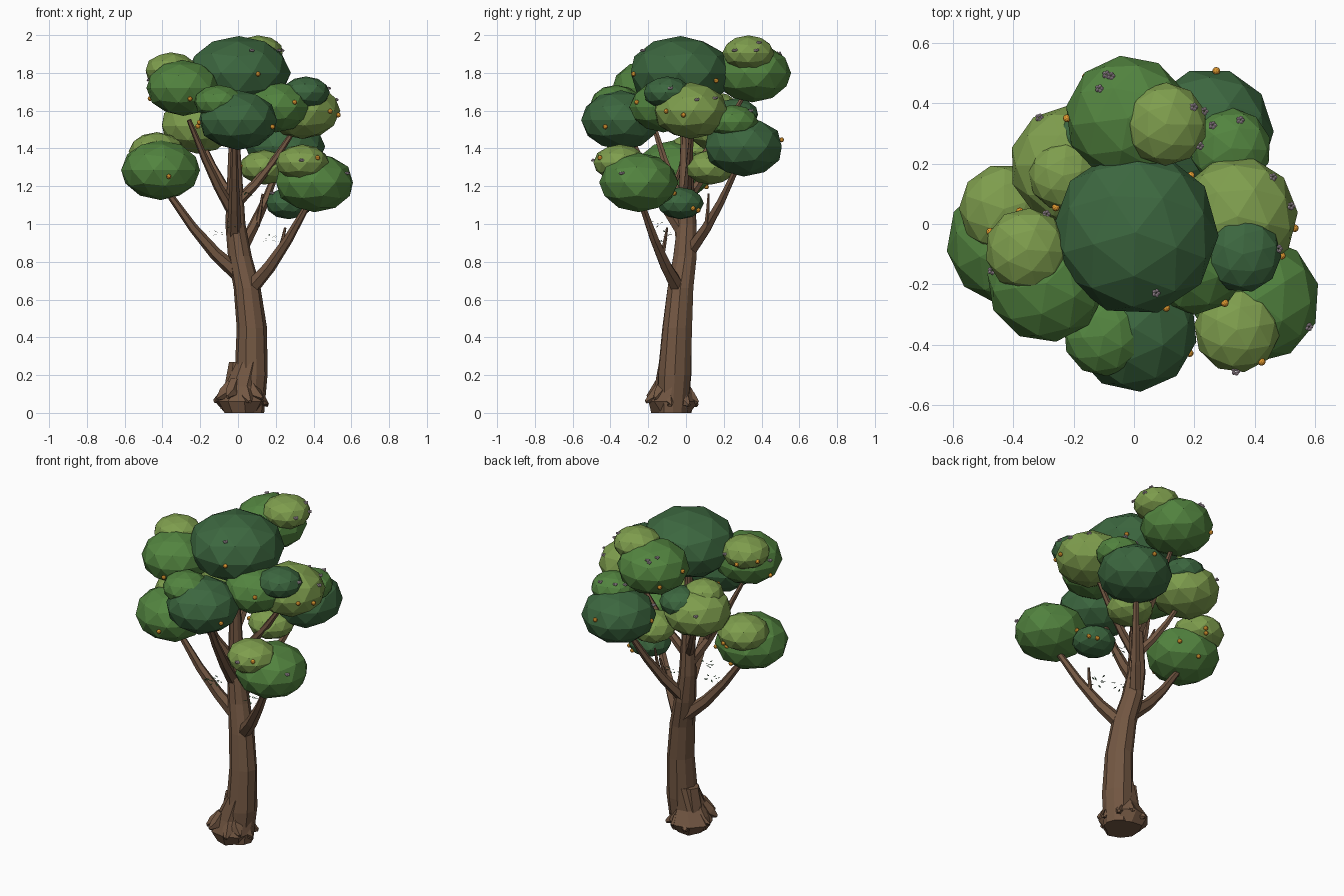
import bpy, bmesh, math, random
from mathutils import Vector, Matrix

if "Cube" in bpy.data.objects:
    bpy.data.objects.remove(bpy.data.objects["Cube"])

random.seed(7)

def material(name, rgb):
    m = bpy.data.materials.new(name)
    m.diffuse_color = (*rgb, 1)
    m.use_nodes = True
    m.node_tree.nodes["Principled BSDF"].inputs["Base Color"].default_value = m.diffuse_color
    return m

BARK = material("bark", (0.17, 0.095, 0.055))
DARK = material("leaf_dark", (0.045, 0.135, 0.05))
MID = material("leaf_mid", (0.085, 0.23, 0.05))
LIGHT = material("leaf_light", (0.21, 0.34, 0.075))
FRUIT = material("fruit_orange", (0.75, 0.32, 0.03))
BLOOM = material("blossom_pale", (0.6, 0.48, 0.55))

def finish(name, bm, mat):
    me = bpy.data.meshes.new(name)
    bmesh.ops.recalc_face_normals(bm, faces=bm.faces)
    bm.to_mesh(me)
    bm.free()
    me.materials.append(mat)
    bpy.context.collection.objects.link(bpy.data.objects.new(name, me))

def tube(bm, path, sides=6, jitter=0.0, level=False):
    """Faceted tube along (point, radius) pairs; level keeps the rings horizontal."""
    pts = [Vector(p) for p, _ in path]
    rings = []
    for i, p in enumerate(pts):
        d = Vector((0, 0, 1)) if level else (pts[min(i + 1, len(pts) - 1)] - pts[max(i - 1, 0)]).normalized()
        ref = Vector((1, 0, 0)) if abs(d.x) < 0.8 else Vector((0, 1, 0))
        v = d.cross(ref).normalized()
        u = v.cross(d)
        ring = []
        for k in range(sides):
            a = 2 * math.pi * k / sides
            r = path[i][1] * (1 + random.uniform(-jitter, jitter))
            ring.append(bm.verts.new(p + u * r * math.cos(a) + v * r * math.sin(a)))
        rings.append(ring)
    for a, b in zip(rings, rings[1:]):
        for k in range(sides):
            n = (k + 1) % sides
            bm.faces.new((a[k], a[n], b[n], b[k]))
    bm.faces.new(rings[0])
    bm.faces.new(rings[-1])

# Trunk
bm = bmesh.new()
tube(bm, [((0.06, -0.07, 0), 0.08), ((0.07, -0.06, 0.2), 0.09), ((0.07, -0.047, 0.45), 0.08),
          ((0.047, -0.03, 0.66), 0.072), ((0.01, -0.005, 0.83), 0.063), ((-0.015, 0.005, 1), 0.052),
          ((-0.02, 0, 1.42), 0.03), ((-0.01, -0.01, 1.65), 0.02)], 10, 0.05, True)
finish("trunk", bm, BARK)

# Root flare: lumpy collar, a buttress and a ring of stubby roots
bm = bmesh.new()
tube(bm, [((0.02, -0.07, 0), 0.105), ((0.012, -0.075, 0.06), 0.13),
          ((0.03, -0.07, 0.14), 0.105), ((0.065, -0.06, 0.27), 0.08)], 9, 0.14, True)
tube(bm, [((-0.03, -0.06, 0.02), 0.06), ((0, -0.05, 0.27), 0.052)], 6, 0.1, True)
for k in range(9):
    a = 2 * math.pi * (k + random.uniform(-0.3, 0.3)) / 9
    out = Vector((math.cos(a), math.sin(a), 0))
    foot = Vector((0.015, -0.076, random.uniform(0.03, 0.08)))
    up = Vector((0, 0, 0.03))
    tube(bm, [(foot + out * 0.06 + up * 3, 0.03), (foot + out * 0.1 + up, 0.036),
              (foot + out * 0.145 + up / 4, 0.01)], 5, 0.12)
finish("root_flare", bm, BARK)

# Branches: start, end, base radius; each sags a little, then turns up
BRANCHES = [
    ((0.02, -0.01, 0.72), (-0.38, -0.05, 1.18), 0.043),
    ((0.05, -0.03, 0.64), (0.38, -0.24, 1.12), 0.043),
    ((0, 0.01, 0.84), (0.22, 0.28, 1.32), 0.038),
    ((-0.02, 0, 0.93), (-0.02, -0.3, 1.47), 0.04),
    ((-0.02, 0, 1.05), (-0.26, -0.18, 1.55), 0.033),
    ((-0.02, 0, 1.12), (-0.2, 0.19, 1.46), 0.03),
    ((-0.02, 0, 1.1), (0.3, 0.03, 1.5), 0.032),
    ((-0.02, 0, 1.25), (-0.02, 0.32, 1.7), 0.03),
    ((0.21, -0.13, 0.83), (0.25, -0.1, 0.98), 0.017),
    ((0.1, 0.11, 0.99), (0.13, 0.12, 1.16), 0.016),
    ((-0.11, -0.06, 1.22), (-0.17, -0.02, 1.35), 0.016),
]
for i, (start, end, r) in enumerate(BRANCHES):
    a, b = Vector(start), Vector(end)
    bm = bmesh.new()
    path = []
    for t in (0, 0.35, 0.65, 1):
        sag = Vector((0, 0, 0.16 * r / 0.043 * t * (1 - t)))
        path.append((a.lerp(b, t) - sag, r * (1 - 0.62 * t)))
    tube(bm, path, 6, 0.05)
    finish(f"branch_{i + 1}", bm, BARK)

# Foliage clumps by shade: centre x, y, z and radius; all are flattened
SHADES = [
    (DARK, [(0.005, -0.028, 1.8, 0.275), (0, -0.345, 1.55, 0.211), (0.36, -0.1, 1.695, 0.127),
            (0.27, -0.03, 1.11, 0.125), (0.25, 0.305, 1.41, 0.212), (-0.15, 0.26, 1.58, 0.125)]),
    (MID, [(-0.02, 0.35, 1.8, 0.208), (-0.29, -0.195, 1.72, 0.197), (-0.1, -0.37, 1.645, 0.134),
           (0.2, -0.12, 1.62, 0.18), (0.405, -0.25, 1.22, 0.21), (-0.41, -0.06, 1.285, 0.211),
           (0.32, 0.25, 1.54, 0.134)]),
    (LIGHT, [(0.105, 0.33, 1.905, 0.138), (-0.355, -0.085, 1.815, 0.138), (0.342, 0.025, 1.6, 0.2),
             (0.34, -0.35, 1.325, 0.142), (0.14, 0.13, 1.3, 0.135), (-0.43, 0.05, 1.385, 0.149),
             (-0.215, 0.195, 1.52, 0.197), (-0.235, 0.16, 1.62, 0.114)]),
]
CLUMPS = []
for mat, group in SHADES:
    for x, y, z, r in group:
        flat = 0.71 if r > 0.25 else 0.75 if r > 0.15 else 0.68
        centre, size = Vector((x, y, z)), Vector((r, r, r * flat))
        CLUMPS.append((centre, size))
        bm = bmesh.new()
        bmesh.ops.create_icosphere(bm, subdivisions=2, radius=1)
        bmesh.ops.rotate(bm, verts=bm.verts, matrix=Matrix.Rotation(random.uniform(0, 6.28), 3, 'Z'))
        for v in bm.verts:
            v.co = centre + v.co * size
        finish(f"foliage_{len(CLUMPS)}", bm, mat)

# Fruit and blossom scattered on exposed foliage
def surface_point(low, high):
    for _ in range(500):
        c = random.choice(CLUMPS)
        a, h = random.uniform(0, 6.28), random.uniform(low, high)
        r = math.sqrt(1 - h * h)
        p = c[0] + Vector((r * math.cos(a), r * math.sin(a), h)) * c[1] * 0.98
        if p.z < 1.97 and all(o is c or sum(((p[k] - o[0][k]) / o[1][k]) ** 2 for k in range(3)) > 1.05
                              for o in CLUMPS):
            break
    return p

bm = bmesh.new()
for _ in range(30):
    bmesh.ops.create_icosphere(bm, subdivisions=2, radius=0.013,
                               matrix=Matrix.Translation(surface_point(-0.6, 0.3)))
finish("fruit", bm, FRUIT)

bm = bmesh.new()
for _ in range(22):
    p = surface_point(0.1, 0.8)
    for k in range(5):
        a = k * 2 * math.pi / 5
        petal = p + Vector((math.cos(a), math.sin(a), 0.4 * (k % 2))) * 0.008
        bmesh.ops.create_icosphere(bm, subdivisions=1, radius=0.007, matrix=Matrix.Translation(petal))
finish("blossom", bm, BLOOM)

# Sparse leaf sprigs among the branches
bm = bmesh.new()
for c in [(-0.1, -0.1, 0.95), (0.17, -0.12, 0.92), (-0.03, -0.14, 1), (0.04, -0.1, 1.18)]:
    for k in range(8):
        d = Vector((random.uniform(-1, 1), random.uniform(-1, 1), random.uniform(-0.4, 0.4))).normalized()
        s = d.cross(Vector((0, 0, 1))).normalized() * 0.005
        p = Vector(c) + d * random.uniform(0.01, 0.045)
        bm.faces.new([bm.verts.new(q) for q in (p, p + d * 0.014 + s, p + d * 0.028, p + d * 0.014 - s)])
finish("leaf_sprigs", bm, DARK)
